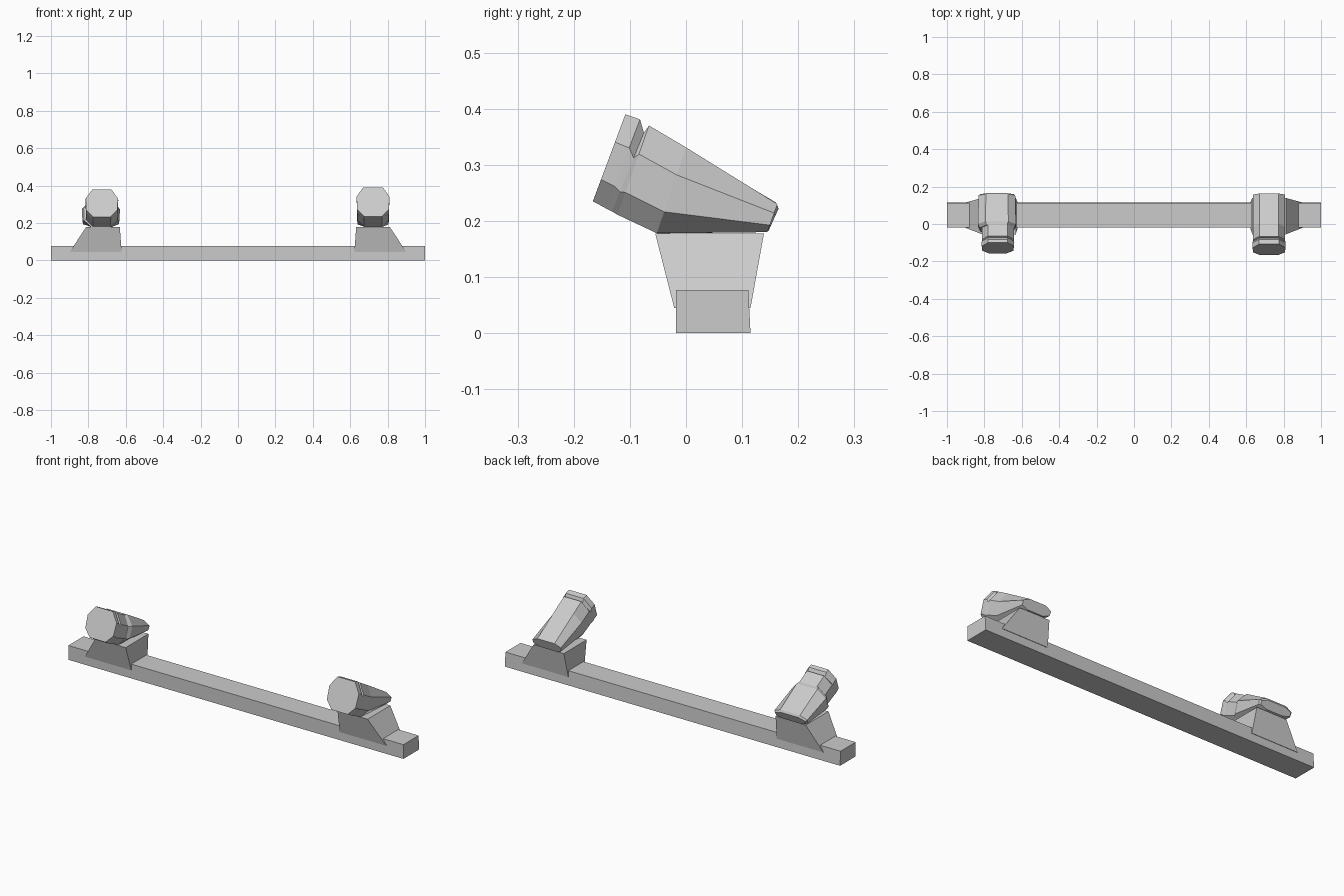
import bpy

if "Cube" in bpy.data.objects:
    bpy.data.objects.remove(bpy.data.objects["Cube"])


def make_mesh(name, verts, faces):
    mesh = bpy.data.meshes.new(name)
    mesh.from_pydata(verts, [], faces)
    obj = bpy.data.objects.new(name, mesh)
    bpy.context.collection.objects.link(obj)
    import bmesh
    bm = bmesh.new()
    bm.from_mesh(mesh)
    bmesh.ops.recalc_face_normals(bm, faces=bm.faces)
    bm.to_mesh(mesh)
    bm.free()
    return obj


def loft(name, rings):
    """Skin a list of equal-sized rings and cap both ends."""
    n = len(rings[0])
    verts = [v for ring in rings for v in ring]
    faces = [(i * n + j, i * n + (j + 1) % n, (i + 1) * n + (j + 1) % n, (i + 1) * n + j)
             for i in range(len(rings) - 1) for j in range(n)]
    faces += [tuple(range(n)), tuple(range((len(rings) - 1) * n, len(rings) * n))]
    return make_mesh(name, verts, faces)


def rect(x0, x1, y0, y1, z):
    return [(x0, y0, z), (x1, y0, z), (x1, y1, z), (x0, y1, z)]


# Octagonal section: (fraction of half width, fraction from bottom to top)
OCTAGON = [(-.55, 0), (.55, 0), (.97, .25), (1, .68), (.6, 1), (-.6, 1), (-1, .68), (-.97, .25)]


def head(name, cx, sections):
    """Sections hold top y, top z, bottom y, bottom z and half width."""
    rings = []
    for ty, tz, by, bz, hw in sections:
        rings.append([(cx + u * hw, by + t * (ty - by), bz + t * (tz - bz)) for u, t in OCTAGON])
    return loft(name, rings)


# Long base bar
loft("base_bar", [rect(-1, 1, -.018, .115, 0), rect(-1, 1, -.018, .111, .077)])

# Flared pedestals, upright on the inner side and sloping on the outer side
for side, label in ((-1, "left"), (1, "right")):
    loft(label + "_pedestal", [
        rect(side * .622, side * .90, -.021, .115, .045),
        rect(side * .632, side * .812, -.055, .139, .178)])

# Right head: tilted barrel with a notch across the top
head("right_head", .722, [
    (-.108, .390, -.166, .235, .088),
    (-.082, .381, -.142, .222, .088),
    (-.075, .357, -.132, .217, .087),
    (-.066, .370, -.122, .211, .086),
    (.000, .331, -.052, .178, .086),
    (.163, .230, .145, .180, .085)])

# Left head: slimmer front barrel stepping into a wider rear housing
head("left_head_barrel", -.728, [
    (-.100, .378, -.157, .233, .086),
    (-.082, .370, -.140, .222, .088),
    (-.073, .350, -.130, .216, .085),
    (-.064, .358, -.120, .210, .086),
    (.020, .310, -.045, .178, .086)])
head("left_head_housing", -.733, [
    (-.005, .322, -.052, .178, .092),
    (.015, .319, -.030, .178, .102),
    (.160, .233, .140, .180, .098),
    (.165, .222, .147, .182, .090)])
